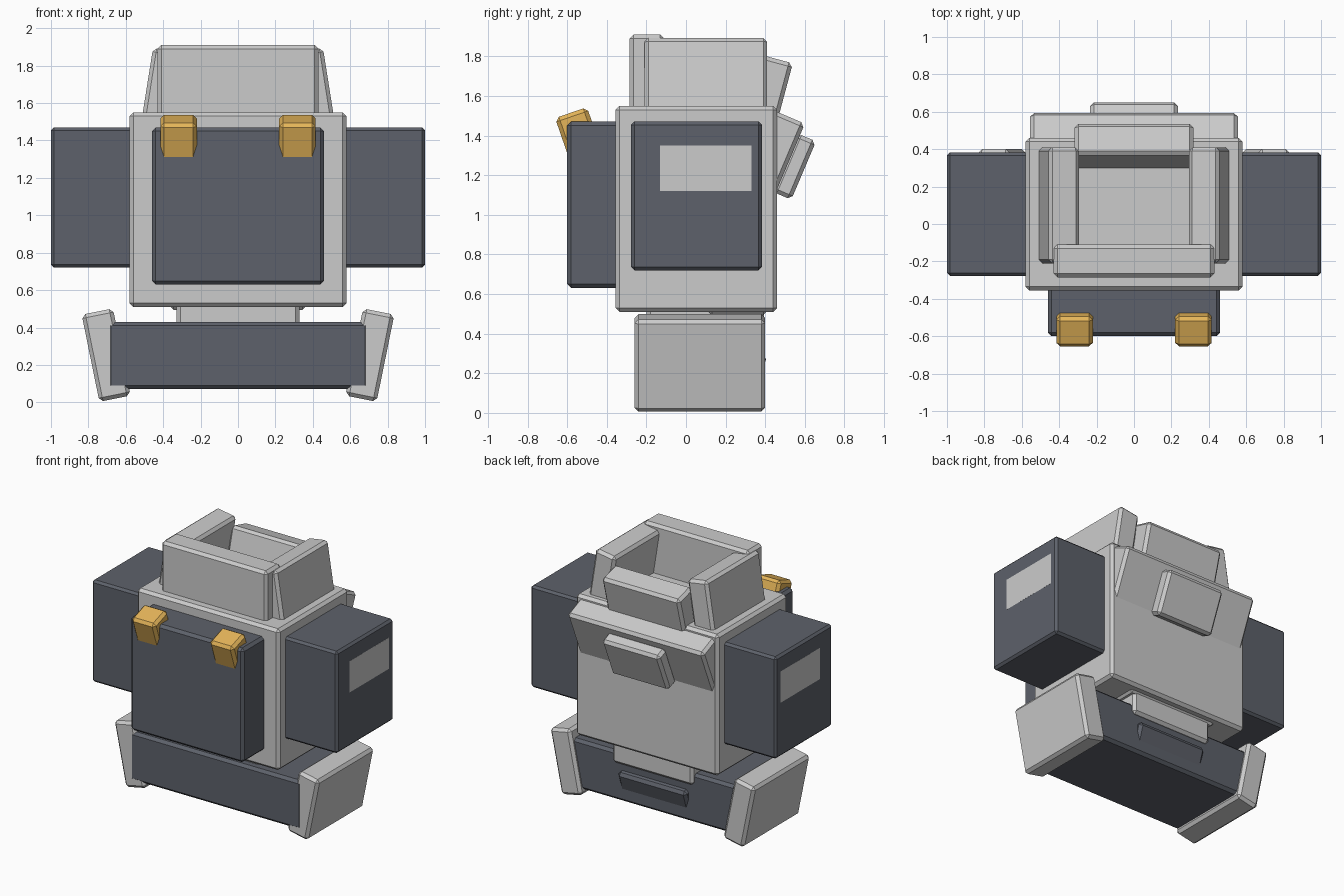
import bpy, bmesh
from math import radians
from mathutils import Matrix, Euler

if "Cube" in bpy.data.objects:
    bpy.data.objects.remove(bpy.data.objects["Cube"])


def material(name, rgb):
    m = bpy.data.materials.new(name)
    m.diffuse_color = (*rgb, 1)
    m.use_nodes = True
    m.node_tree.nodes["Principled BSDF"].inputs["Base Color"].default_value = m.diffuse_color
    return m


DARK = material("dark_plate", (0.11, 0.12, 0.145))
GOLD = material("amber", (0.78, 0.46, 0.10))


def box(name, center, size, rot=(0, 0), mat=None, bevel=0.02):
    """Chamfered box, tilted about x and y (degrees)."""
    bm = bmesh.new()
    bmesh.ops.create_cube(bm, size=1, matrix=Matrix.Diagonal((*size, 1)))
    if bevel:
        bmesh.ops.bevel(bm, geom=bm.edges[:], offset=bevel, segments=1, affect='EDGES')
    me = bpy.data.meshes.new(name)
    bm.to_mesh(me)
    bm.free()
    ob = bpy.data.objects.new(name, me)
    ob.location = center
    ob.rotation_euler = Euler((radians(rot[0]), radians(rot[1]), 0))
    if mat:
        me.materials.append(mat)
    bpy.context.collection.objects.link(ob)
    return ob


def span(name, x, y, z, **kw):
    """Upright box from its extents."""
    c = [(a + b) / 2 for a, b in (x, y, z)]
    s = [b - a for a, b in (x, y, z)]
    return box(name, c, s, **kw)


# Torso and chest plate
span("torso", (-0.58, 0.58), (-0.355, 0.46), (0.51, 1.55))
span("chest_plate", (-0.46, 0.46), (-0.6, -0.3), (0.63, 1.47), mat=DARK)

# Open collar: front and back walls
span("collar_front", (-0.43, 0.43), (-0.285, -0.11), (1.5, 1.91))
box("collar_back", (0, 0.403, 1.594), (0.635, 0.175, 0.4), rot=(-15, 0))

# Back panels
box("back_panel", (0, 0.43, 1.315), (1.11, 0.2, 0.4), rot=(-23, 0))
box("back_panel_center", (0, 0.548, 1.243), (0.47, 0.1, 0.32), rot=(-23, 0))

# Waist, belt and rear belt block
span("waist", (-0.328, 0.328), (-0.2, 0.395), (0.35, 0.6))
span("waist_rim", (-0.365, 0.365), (0.11, 0.41), (0.495, 0.6))
span("belt", (-0.7, 0.7), (-0.261, 0.37), (0.07, 0.43), mat=DARK)
box("belt_block", (0, 0.312, 0.215), (0.56, 0.14, 0.2), rot=(-18, 0), mat=DARK)

# Mirrored parts
for side, s in (("left", -1), ("right", 1)):
    box(f"collar_{side}", (s * 0.408, 0.1, 1.66), (0.165, 0.62, 0.45), rot=(0, -9 * s))
    box(f"shoulder_{side}", (s * 0.75, 0.053, 1.095), (0.5, 0.66, 0.75), mat=DARK, bevel=0.016)
    box(f"shoulder_inlay_{side}", (s * 0.9505, 0.1, 1.235), (0.1, 0.46, 0.23), bevel=0)
    box(f"skirt_{side}", (s * 0.705, 0.07, 0.2525), (0.17, 0.66, 0.475), rot=(0, 11.5 * s))
    box(f"chest_clip_{side}", (s * 0.318, -0.525, 1.355), (0.195, 0.17, 0.34), rot=(19, 0), mat=GOLD)
